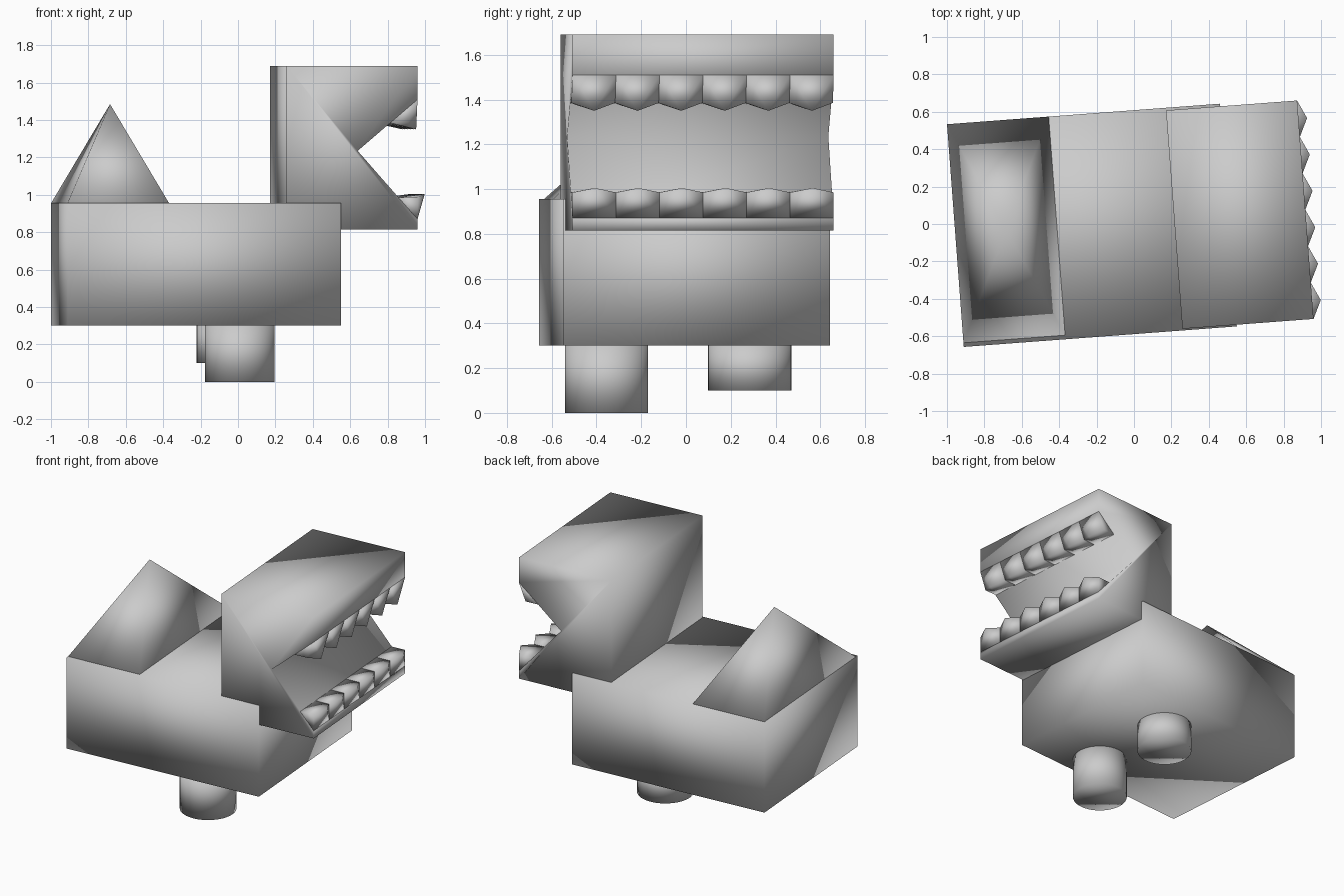
import bpy, bmesh, math
from mathutils import Matrix, Vector

if "Cube" in bpy.data.objects:
    bpy.data.objects.remove(bpy.data.objects["Cube"])

# Whole upper model is turned slightly about z around the body centre
FRAME = Matrix.Translation((-0.225, -0.007, 0)) @ Matrix.Rotation(math.radians(4.3), 4, 'Z')


def finish(name, bm, matrix):
    bmesh.ops.recalc_face_normals(bm, faces=bm.faces)
    bm.transform(matrix)
    for f in bm.faces:
        f.smooth = True
    mesh = bpy.data.meshes.new(name)
    bm.to_mesh(mesh)
    bm.free()
    ob = bpy.data.objects.new(name, mesh)
    bpy.context.collection.objects.link(ob)
    return ob


def prism(name, profile, v0, v1):
    """Extrude a (u, z) side profile across the width."""
    bm = bmesh.new()
    face = bm.faces.new([bm.verts.new((u, v0, z)) for u, z in profile])
    new = bmesh.ops.extrude_face_region(bm, geom=[face])['geom']
    verts = [g for g in new if isinstance(g, bmesh.types.BMVert)]
    bmesh.ops.translate(bm, verts=verts, vec=(0, v1 - v0, 0))
    return finish(name, bm, FRAME)


def hull(name, points):
    bm = bmesh.new()
    for p in points:
        bm.verts.new(p)
    res = bmesh.ops.convex_hull(bm, input=bm.verts)
    extra = [g for g in res['geom_interior'] if isinstance(g, bmesh.types.BMVert)]
    bmesh.ops.delete(bm, geom=extra, context='VERTS')
    return finish(name, bm, FRAME)


def leg(name, x, y, z0, z1, r):
    bm = bmesh.new()
    bmesh.ops.create_cone(bm, cap_ends=True, segments=48, radius1=r, radius2=r, depth=z1 - z0)
    return finish(name, bm, Matrix.Translation((x, y, (z0 + z1) / 2)))


# Box body
prism("body", [(-0.732, 0.3), (0.732, 0.3), (0.732, 0.955), (-0.732, 0.955)], -0.597, 0.597)

# Pyramid at the tail end
u0, u1, v0, v1 = -0.732, -0.187, -0.575, 0.597
hull("tail_pyramid", [(u, v, 0.955) for u in (u0, u1) for v in (v0, v1)]
     + [((u0 + u1) / 2, (v0 + v1) / 2, 1.485)])

# Head block with an open V-shaped mouth
LIP, H0, H1 = 1.144, -0.588, 0.583
prism("head", [(0.441, 0.815), (LIP, 0.815), (LIP, 0.87), (0.823, 1.235),
               (LIP, 1.51), (LIP, 1.69), (0.441, 1.69)], H0, H1)


# Rows of pointed teeth along both lips
def tooth_row(name, base_z, side_z, tip_z, side_u, tip_u, back_u):
    step = (H1 - H0) / 6
    for i in range(6):
        c = H0 + step * (i + 0.5)
        pts = [(u, c + s * step / 2, z) for s in (-1, 1)
               for u, z in ((LIP, base_z), (side_u, side_z), (back_u, side_z))]
        hull(f"{name}_{i + 1}", pts + [(tip_u, c, tip_z)])


tooth_row("lower_tooth", 0.87, 0.985, 1.005, LIP, LIP + 0.046, LIP - 0.105)
tooth_row("upper_tooth", 1.51, 1.385, 1.35, LIP - 0.05, LIP, LIP - 0.15)

# Two stub legs of different length
leg("front_leg", 0.01, -0.355, 0.0, 0.31, 0.186)
leg("back_leg", -0.035, 0.285, 0.1, 0.31, 0.186)
